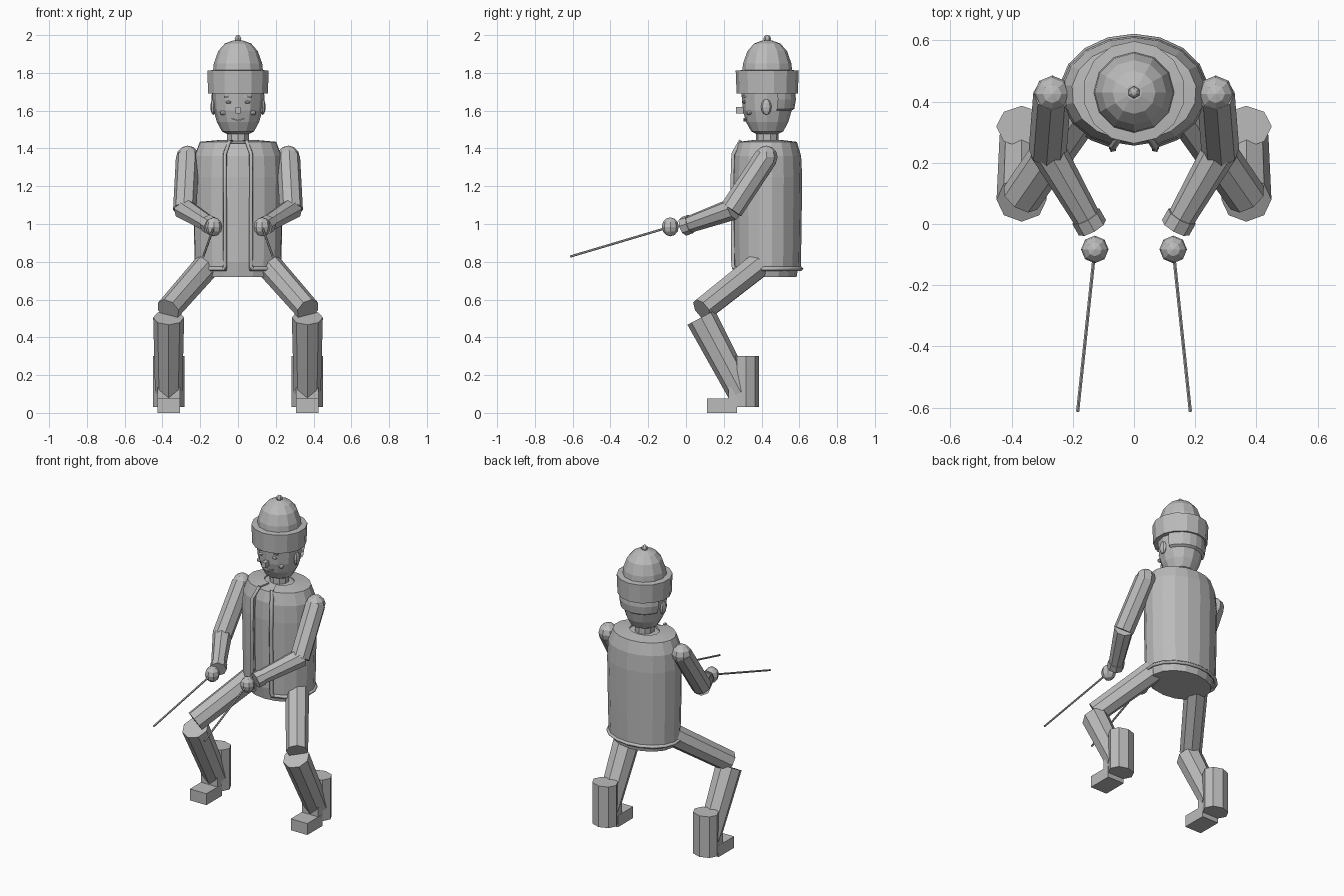
import bpy
import bmesh
from math import sin, cos, pi
from mathutils import Vector

cube = bpy.data.objects.get("Cube")
if cube:
    bpy.data.objects.remove(cube, do_unlink=True)

grey = bpy.data.materials.new("plain grey")
grey.use_nodes = True
grey.diffuse_color = (0.5, 0.5, 0.5, 1)
bsdf = grey.node_tree.nodes["Principled BSDF"]
bsdf.inputs["Base Color"].default_value = (0.5, 0.5, 0.5, 1)
bsdf.inputs["Roughness"].default_value = 0.8

AXIS_Y = 0.43  # depth of the upright body axis


def finish(name, bm):
    bmesh.ops.recalc_face_normals(bm, faces=bm.faces)
    mesh = bpy.data.meshes.new(name)
    bm.to_mesh(mesh)
    bm.free()
    mesh.materials.append(grey)
    obj = bpy.data.objects.new(name, mesh)
    bpy.context.collection.objects.link(obj)
    return obj


def lathe(name, profile, n=14, sx=1.0, sy=1.0, y=AXIS_Y, start=0.0, sweep=2 * pi):
    """Turn (radius, z) points about the upright axis; angle 0 is the front."""
    full = sweep > 6.28
    bm = bmesh.new()
    rings = []
    for r, z in profile:
        angles = [start + sweep * i / n for i in range(n if full else n + 1)]
        rings.append([bm.verts.new((sin(a) * r * sx, y - cos(a) * r * sy, z)) for a in angles])
    for low, high in zip(rings, rings[1:]):
        for i in range(n):
            j = (i + 1) % len(low)
            bm.faces.new((low[i], low[j], high[j], high[i]))
    if full:
        bm.faces.new(rings[0])
        bm.faces.new(rings[-1])
    return finish(name, bm)


def tube(name, a, b, r1, r2, n=8):
    a, b = Vector(a), Vector(b)
    bm = bmesh.new()
    bmesh.ops.create_cone(bm, cap_ends=True, segments=n, radius1=r1, radius2=r2,
                          depth=(b - a).length)
    obj = finish(name, bm)
    obj.location = (a + b) / 2
    obj.rotation_euler = (b - a).to_track_quat('Z', 'Y').to_euler()
    return obj


def ball(name, centre, radii, u=8, v=6):
    bm = bmesh.new()
    bmesh.ops.create_uvsphere(bm, u_segments=u, v_segments=v, radius=1)
    obj = finish(name, bm)
    obj.location, obj.scale = centre, radii
    return obj


def box(name, centre, size, tilt=0.0):
    bm = bmesh.new()
    bmesh.ops.create_cube(bm, size=1)
    obj = finish(name, bm)
    obj.location, obj.scale = centre, size
    obj.rotation_euler.y = tilt
    return obj


def cord(name, points, radius):
    curve = bpy.data.curves.new(name, 'CURVE')
    curve.dimensions = '3D'
    curve.bevel_depth = radius
    curve.bevel_resolution = 0
    curve.use_fill_caps = True
    spline = curve.splines.new('POLY')
    spline.points.add(len(points) - 1)
    for p, co in zip(spline.points, points):
        p.co = (*co, 1)
    curve.materials.append(grey)
    obj = bpy.data.objects.new(name, curve)
    bpy.context.collection.objects.link(obj)
    return obj


# Torso and open jacket
RX, RY, GAP = 0.24, 0.185, 0.27
lathe("torso", [(0.84, 0.72), (0.92, 0.8), (0.94, 1.25), (0.9, 1.36), (0.78, 1.425), (0.3, 1.44)],
      16, RX, RY)
jacket = lathe("jacket", [(0.96, 0.76), (0.98, 0.95), (1.0, 1.25), (0.97, 1.36), (0.85, 1.435), (0.4, 1.445)],
               16, RX, RY, start=GAP, sweep=2 * pi - 2 * GAP)
shell = jacket.modifiers.new("thickness", 'SOLIDIFY')
shell.thickness = 0.01

# Jacket trim: two front edges and the hem
for side, s in (("left", 1), ("right", -1)):
    cord(f"{side}_jacket_trim", [(s * 0.045, 0.29, 1.44), (s * 0.07, 0.25, 1.37),
                                 (s * 0.07, 0.245, 1.2), (s * 0.068, 0.25, 0.78),
                                 (s * 0.075, 0.255, 0.763)], 0.012)
hem = [(sin(a) * RX * 0.97, AXIS_Y - cos(a) * RY * 0.97, 0.763)
       for a in [GAP + (2 * pi - 2 * GAP) * i / 16 for i in range(17)]]
cord("jacket_hem", hem, 0.012)

# Neck, head and hair
lathe("neck", [(0.06, 1.41), (0.06, 1.51)], 10)
lathe("head", [(0.055, 1.475), (0.085, 1.49), (0.112, 1.54), (0.129, 1.6), (0.137, 1.7)], 12)
lathe("hair", [(0.128, 1.6), (0.144, 1.61), (0.152, 1.66), (0.148, 1.7)],
      8, start=pi * 0.62, sweep=pi * 0.76)

# Face
box("nose", (0, 0.284, 1.602), (0.028, 0.04, 0.034))
for side, s in (("left", 1), ("right", -1)):
    ball(f"{side}_ear", (s * 0.131, 0.425, 1.62), (0.015, 0.028, 0.042))
    box(f"{side}_eyebrow", (s * 0.05, 0.31, 1.675), (0.045, 0.02, 0.008), s * 0.1)
    ball(f"{side}_eye", (s * 0.05, 0.31, 1.645), (0.016, 0.012, 0.008))
    ball(f"{side}_cheek", (s * 0.08, 0.335, 1.588), (0.016, 0.014, 0.012))
    box(f"{side}_mouth", (s * 0.017, 0.313, 1.553), (0.036, 0.016, 0.007), s * -0.35)

# Hat with deep band, dome and button
lathe("hat_band", [(0.13, 1.69), (0.162, 1.69), (0.167, 1.812), (0.13, 1.815)], 14)
lathe("hat_dome", [(0.133, 1.8), (0.128, 1.85), (0.105, 1.915), (0.07, 1.955), (0.025, 1.972)], 12)
ball("hat_button", (0, AXIS_Y, 1.981), (0.02, 0.02, 0.019), 6, 6)

for side, s in (("left", 1), ("right", -1)):
    # Arm, cuff, hand and stick
    shoulder = (s * 0.267, 0.425, 1.355)
    elbow = (s * 0.282, 0.24, 1.075)
    wrist = (s * 0.14, -0.005, 0.99)
    hand = (s * 0.128, -0.083, 0.985)
    ball(f"{side}_shoulder", shoulder, (0.06, 0.06, 0.06))
    tube(f"{side}_upper_arm", shoulder, elbow, 0.062, 0.062)
    tube(f"{side}_forearm", (s * 0.287, 0.25, 1.08), wrist, 0.059, 0.044)
    tube(f"{side}_cuff", (s * 0.157, 0.025, 1.0), (s * 0.136, -0.012, 0.987), 0.051, 0.051)
    ball(f"{side}_hand", hand, (0.045, 0.045, 0.05))
    tube(f"{side}_stick", hand, (s * 0.184, -0.612, 0.828), 0.006, 0.006, 6)

    # Leg bent at the knee
    tube(f"{side}_thigh", (s * 0.12, 0.445, 0.83), (s * 0.37, 0.085, 0.545), 0.072, 0.066)
    tube(f"{side}_shin", (s * 0.367, 0.08, 0.505), (s * 0.367, 0.29, 0.11), 0.082, 0.072)

    # Boot: upright heel shaft, ankle block and foot
    shaft = lathe(f"{side}_boot_shaft", [(1, 0.03), (1, 0.3)], 8, 0.083, 0.068, 0.318)
    shaft.location.x = s * 0.367
    box(f"{side}_ankle", (s * 0.367, 0.265, 0.1), (0.118, 0.08, 0.07))
    box(f"{side}_foot", (s * 0.367, 0.19, 0.0375), (0.12, 0.16, 0.075))
